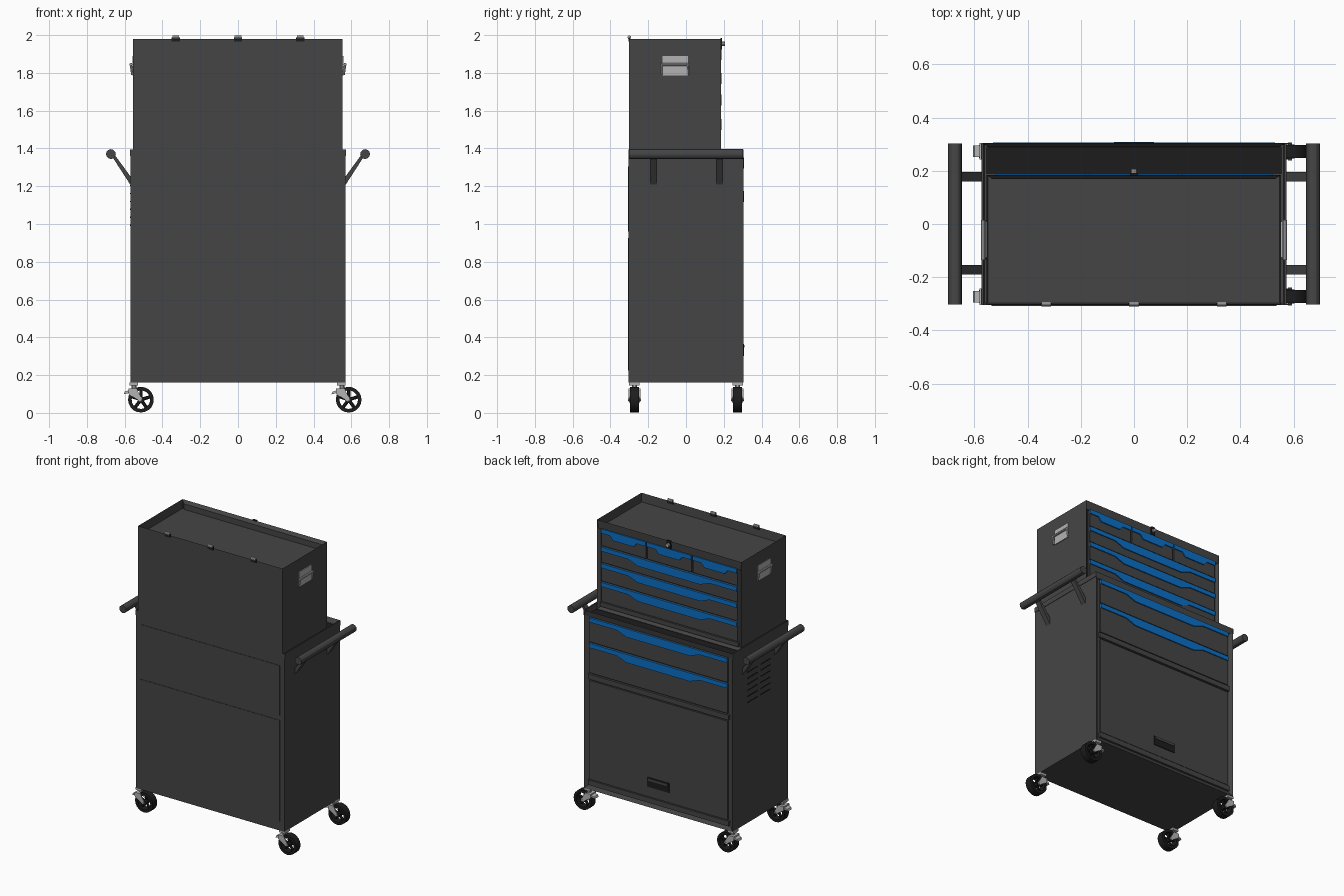
import bpy, bmesh, math
from mathutils import Matrix, Vector

cube = bpy.data.objects.get("Cube")
if cube:
    bpy.data.objects.remove(cube, do_unlink=True)


def material(name, rgb):
    m = bpy.data.materials.new(name)
    m.use_nodes = True
    m.diffuse_color = (*rgb, 1)
    node = next(n for n in m.node_tree.nodes if n.type == 'BSDF_PRINCIPLED')
    node.inputs["Base Color"].default_value = (*rgb, 1)
    return m


DARK = material("charcoal paint", (.06, .06, .06))
BLACK = material("black rubber", (.012, .012, .012))
BLUE = material("blue trim", (.003, .16, .56))
STEEL = material("grey steel", (.45, .45, .45))


def finish(name, bm, mat, smooth=False):
    bmesh.ops.recalc_face_normals(bm, faces=bm.faces)
    me = bpy.data.meshes.new(name)
    bm.to_mesh(me)
    bm.free()
    me.materials.append(mat)
    ob = bpy.data.objects.new(name, me)
    bpy.context.collection.objects.link(ob)
    if smooth:
        bpy.ops.object.select_all(action='DESELECT')
        ob.select_set(True)
        bpy.context.view_layer.objects.active = ob
        bpy.ops.object.shade_smooth_by_angle()
    return ob


def box_mesh(lo, hi):
    bm = bmesh.new()
    lo, hi = Vector(lo), Vector(hi)
    size = Matrix.Diagonal((*(hi - lo), 1))
    bmesh.ops.create_cube(bm, size=1, matrix=Matrix.Translation((lo + hi) / 2) @ size)
    return bm


def box(name, lo, hi, mat=DARK):
    return finish(name, box_mesh(lo, hi), mat)


def sunk_box(name, lo, hi, recesses):
    """Box whose faces along the given directions are inset and pushed inward."""
    bm = box_mesh(lo, hi)
    for axis, wall, depth in recesses:
        axis = Vector(axis)
        bm.normal_update()
        face = max(bm.faces, key=lambda f: f.normal.dot(axis) * f.calc_area())
        bmesh.ops.inset_individual(bm, faces=[face], thickness=wall)
        bmesh.ops.translate(bm, verts=face.verts, vec=-axis * depth)
    return finish(name, bm, DARK)


def prism(name, pts, y0, y1, mat):
    """Outline in x and z, extruded along y."""
    bm = bmesh.new()
    face = bm.faces.new([bm.verts.new((x, y0, z)) for x, z in pts])
    out = bmesh.ops.extrude_face_region(bm, geom=[face])
    verts = [v for v in out['geom'] if isinstance(v, bmesh.types.BMVert)]
    bmesh.ops.translate(bm, verts=verts, vec=(0, y1 - y0, 0))
    return finish(name, bm, mat)


def rod(name, a, b, radius, mat, sides=12):
    a, b = Vector(a), Vector(b)
    bm = bmesh.new()
    turn = (b - a).to_track_quat('Z', 'Y').to_matrix().to_4x4()
    bmesh.ops.create_cone(bm, cap_ends=True, segments=sides, radius1=radius, radius2=radius,
                          depth=(b - a).length, matrix=Matrix.Translation((a + b) / 2) @ turn)
    return finish(name, bm, mat, True)


def ring(name, centre, outer, inner, width, mat, sides=20):
    bm = bmesh.new()
    half = width / 2
    loop = [bm.verts.new((r, y, 0)) for r, y in
            ((inner, -half), (outer, -half), (outer, half), (inner, half))]
    edges = [bm.edges.new((loop[i], loop[i - 1])) for i in range(4)]
    bmesh.ops.spin(bm, geom=loop + edges, axis=(0, 1, 0), cent=(0, 0, 0),
                   angle=math.tau, steps=sides, use_merge=True)
    bmesh.ops.remove_doubles(bm, verts=bm.verts, dist=.0001)
    bmesh.ops.translate(bm, verts=bm.verts, vec=centre)
    return finish(name, bm, mat, True)


def drawer(name, x0, x1, z0, z1, y):
    """Drawer front with a blue pull strip that dips in the middle."""
    box(name, (x0, y - .012, z0), (x1, y - .002, z1))
    w, ends, dip = x1 - x0, .03, .058
    shape = [(x0, z1), (x1, z1), (x1, z1 - ends), (x1 - .2 * w, z1 - ends),
             (x1 - .27 * w, z1 - dip), (x0 + .27 * w, z1 - dip),
             (x0 + .2 * w, z1 - ends), (x0, z1 - ends)]
    prism(name + "_pull", shape, y - .004, y + .005, BLUE)


# Lower cabinet with tray top and recessed drawer side
sunk_box("cabinet_body", (-.57, -.305, .16), (.57, .305, 1.395),
         [((0, 0, 1), .012, .04), ((0, 1, 0), .035, .015)])
box("cabinet_tray_liner", (-.557, .187, 1.355), (.557, .292, 1.36), BLACK)
box("cabinet_cross_rail", (-.54, .285, .925), (.54, .305, .96))
box("cabinet_bottom_rail", (-.54, .285, .19), (.54, .305, .225))
box("cabinet_door", (-.53, .285, .23), (.53, .301, .915))
box("door_handle_cup", (-.085, .3, .3), (.085, .306, .365), BLACK)
box("door_handle_lip", (-.075, .3, .345), (.075, .309, .36), DARK)
for i, (z0, z1) in enumerate(((.968, 1.175), (1.183, 1.352))):
    drawer(f"cabinet_drawer_{i + 1}", -.53, .53, z0, z1, .302)

# Plain panels on the opposite side
for name, z0, z1 in (("upper", .96, 1.305), ("lower", .225, .925)):
    box(f"{name}_plain_panel", (-.535, -.308, z0), (.535, -.3, z1))

# Lip band and vent slots
for s in (-1, 1):
    xs = sorted((s * .565, s * .573))
    box("top_lip", (xs[0], -.305, 1.36), (xs[1], .305, 1.395))
for row in range(6):
    for y in (-.11, .03):
        z = .99 + row * .042
        box("vent_slot", (-.572, y, z), (-.565, y + .11, z + .007), BLACK)

# Upper chest with sunken lid and drawers
sunk_box("chest_body", (-.555, -.302, 1.36), (.553, .185, 1.98),
         [((0, 0, 1), .008, .06), ((0, 1, 0), .03, .015)])
box("chest_bottom_rail", (-.53, .17, 1.385), (.53, .185, 1.415))
for i, (z0, z1) in enumerate(((1.42, 1.555), (1.562, 1.685), (1.692, 1.8))):
    drawer(f"chest_drawer_{i + 1}", -.52, .52, z0, z1, .183)
for i in range(3):
    x = -.52 + i * .35
    drawer(f"small_drawer_{i + 1}", x, x + .34, 1.807, 1.925, .183)

# Lid hinges and latch
for x in (-.33, 0, .33):
    box("hinge_leaf", (x - .022, -.305, 1.965), (x + .022, -.296, 1.988), BLACK)
    rod("hinge_pin", (x - .018, -.3, 1.988), (x + .018, -.3, 1.988), .01, STEEL, 8)
box("latch_plate", (-.015, .183, 1.925), (.015, .191, 1.985), BLACK)
rod("latch_knob", (0, .188, 1.955), (0, .207, 1.955), .012, STEEL, 10)

# Folding carry handles on the chest ends
for s in (-1, 1):
    inner, outer = s * .55, s * .559
    xs = sorted((inner, outer))
    box("carry_plate", (xs[0], -.125, 1.785), (xs[1], .01, 1.89), STEEL)
    grip = s * .567
    rod("carry_grip", (grip, -.135, 1.845), (grip, .015, 1.845), .008, STEEL, 8)
    for y in (-.13, .01):
        rod("carry_arm", (grip, y, 1.845), (s * .56, y, 1.79), .006, STEEL, 8)

# Push bars and their brackets
for s in (-1, 1):
    rod("push_bar", (s * .673, -.302, 1.37), (s * .673, .302, 1.37), .026, DARK)
    for y in (-.172, .178):
        prism("push_bar_bracket", [(s * .568, 1.205), (s * .568, 1.25),
              (s * .652, 1.365), (s * .662, 1.35)], y - .018, y + .018, DARK)

# Swivel casters: fork, brake pedal and spoked wheel
for sx in (-1, 1):
    for sy in (-1, 1):
        px, py, r = sx * .55, sy * .273, .068
        wx, wz = px + .036, .07
        box("caster_plate", (px - .025, py - .028, .145), (px + .02, py + .028, .162), STEEL)
        rod("caster_stem", (px, py, .12), (px, py, .15), .014, STEEL, 10)
        box("fork_bridge", (px - .03, py - .03, .118), (px + .012, py + .03, .128), STEEL)
        for side in (-1, 1):
            y = py + side * .029
            prism("fork_arm", [(px - .03, .128), (px + .012, .128), (wx + .006, wz + .006),
                  (wx - .004, wz - .01), (px - .03, .1)], y - .002, y + .002, STEEL)
        prism("brake_pedal", [(px - .055, .098), (px - .05, .112), (px - .01, .125),
              (px - .01, .11)], py - .022, py + .022, STEEL)
        ring("wheel_tyre", (wx, py, wz), r, r * .72, .048, BLACK)
        rod("wheel_hub", (wx, py - .026, wz), (wx, py + .026, wz), .018, BLACK)
        rod("wheel_axle", (wx, py - .034, wz), (wx, py + .034, wz), .007, STEEL, 8)
        for k in range(5):
            a = math.tau * k / 5 + .3
            tip = (wx + math.cos(a) * r * .8, py, wz + math.sin(a) * r * .8)
            rod("wheel_spoke", (wx, py, wz), tip, .009, BLACK, 6)
